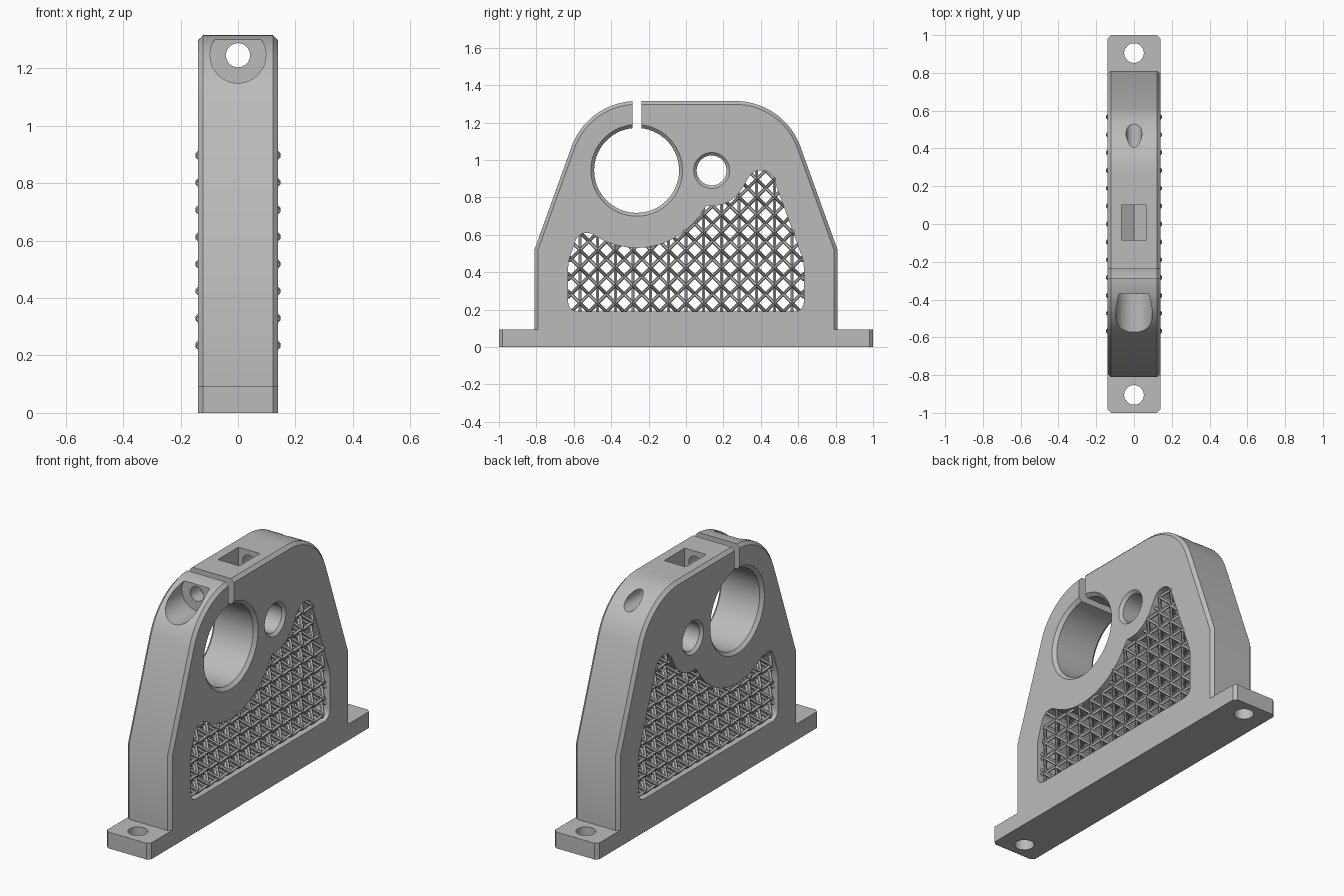
import bpy, bmesh, math
from mathutils import Vector

cube = bpy.data.objects.get("Cube")
if cube:
    bpy.data.objects.remove(cube, do_unlink=True)

X, Y, Z = 0, 1, 2
HALF = 0.14          # half thickness of the bracket
CHAMFER = 0.018
BORE = (-0.264, 0.944)
SMALL = (0.137, 0.944)

grey = bpy.data.materials.new("plain grey")
grey.use_nodes = True
grey.diffuse_color = (0.5, 0.5, 0.5, 1)
grey.node_tree.nodes["Principled BSDF"].inputs["Base Color"].default_value = (0.5, 0.5, 0.5, 1)


def arc(centre, r, start, end, n=8):
    angles = [math.radians(start + (end - start) * i / n) for i in range(n + 1)]
    return [(centre[0] + r * math.cos(a), centre[1] + r * math.sin(a)) for a in angles]


def loft(name, axis, sections, bevel_rule=None):
    """Join flat outlines [(height, points)] stacked along an axis into a closed solid."""
    bm = bmesh.new()
    rings = []
    for h, pts in sections:
        ring = []
        for p in pts:
            co = list(p)
            co.insert(axis, h)
            ring.append(bm.verts.new(co))
        rings.append(ring)
    for a, b in zip(rings, rings[1:]):
        for i in range(len(a)):
            bm.faces.new((a[i - 1], a[i], b[i], b[i - 1]))
    bm.faces.new(rings[0])
    bm.faces.new(rings[-1])
    bmesh.ops.recalc_face_normals(bm, faces=bm.faces)
    if bevel_rule:
        bmesh.ops.bevel(bm, geom=[e for e in bm.edges if bevel_rule(e)], offset=CHAMFER,
                        offset_type='OFFSET', segments=1, affect='EDGES')
    me = bpy.data.meshes.new(name)
    bm.to_mesh(me)
    bm.free()
    ob = bpy.data.objects.new(name, me)
    bpy.context.collection.objects.link(ob)
    me.materials.append(grey)
    return ob


def prism(name, axis, pts, lo, hi, rule=None):
    return loft(name, axis, [(lo, pts), (hi, pts)], rule)


def lathe(name, axis, centre, profile, n=64):
    return loft(name, axis, [(h, arc(centre, r, 0, 360 * (n - 1) / n, n - 1)) for r, h in profile])


def combine(target, tool, operation):
    mod = target.modifiers.new(tool.name, 'BOOLEAN')
    mod.operation = operation
    mod.solver = 'EXACT'
    mod.object = tool
    bpy.context.view_layer.objects.active = target
    bpy.ops.object.modifier_apply(modifier=mod.name)
    bpy.data.objects.remove(tool, do_unlink=True)


# Upright body: tapered sides, rounded shoulders, chamfered side outlines
shoulder = arc((0.264, 0.945), 0.37, 20.5, 90, 18)
half_outline = [(0.81, 0.0), (0.81, 0.52)] + shoulder
outline = half_outline + [(-y, z) for y, z in reversed(half_outline)]


def side_outline_edge(e):
    a, b = e.verts
    return abs(a.co.x - b.co.x) < 0.001 and max(a.co.z, b.co.z) > 0.01


body = prism("bracket_body", X, outline, -HALF, HALF, side_outline_edge)

# Base plate with chamfered upright corners
plate = [(-HALF, -1), (HALF, -1), (HALF, 1), (-HALF, 1)]
combine(body, prism("base_plate", Z, plate, 0, 0.093,
                    lambda e: abs(e.verts[0].co.z - e.verts[1].co.z) > 0.05), 'UNION')

# Lattice window outline, following the two bores
window = (arc((-0.58, 0.24), 0.05, 180, 270) + arc((0.58, 0.24), 0.05, 270, 360)
          + arc((0.43, 0.42), 0.2, 0, 20, 4) + arc((0.40, 0.87), 0.075, 20, 150, 12)
          + arc(SMALL, 0.19, -30, -98, 10) + arc(BORE, 0.414, -39, -116, 20)
          + arc((-0.53, 0.545), 0.065, 60, 160, 10) + arc((-0.43, 0.42), 0.2, 160, 180, 4))


def chamfered_bore(name, centre, r, c):
    ends = [(r + 2 * c, -HALF - c), (r, -HALF + c), (r, HALF - c), (r + 2 * c, HALF + c)]
    return lathe(name, X, centre, ends)


slit = [(-0.285, 1.05), (-0.238, 1.05), (-0.238, 1.5), (-0.285, 1.5)]
nut = [(-0.0675, 1.5), (-0.0675, 1.206), (0, 1.167), (0.0675, 1.206), (0.0675, 1.5)]
screw = (0, 1.245)
cutters = [
    prism("window_cutter", X, window, -0.3, 0.3),
    chamfered_bore("bore_cutter", BORE, 0.227, 0.018),
    chamfered_bore("small_bore_cutter", SMALL, 0.08, 0.016),
    prism("slit_cutter", X, slit, -0.3, 0.3),
    lathe("screw_cutter", Y, screw, [(0.042, -1.2), (0.042, 1.2)], 32),
    lathe("counterbore_cutter", Y, screw, [(0.097, -1.2), (0.097, -0.37)], 48),
    prism("nut_cutter", Y, nut, -0.085, 0.10),
]
for y in (-0.905, 0.905):
    cutters.append(lathe("mount_hole_cutter", Z, (0, y), [(0.052, -0.2), (0.052, 0.3)], 40))
for cutter in cutters:
    combine(body, cutter, 'DIFFERENCE')


# Lattice filling the window
def inside(y, z):
    hit = False
    for (y0, z0), (y1, z1) in zip(window, window[1:] + window[:1]):
        if (z0 > z) != (z1 > z) and y < y0 + (z - z0) * (y1 - y0) / (z1 - z0):
            hit = not hit
    return hit


PITCH = 0.0945
STEPS = 8
curve = bpy.data.curves.new("lattice", 'CURVE')
curve.dimensions = '3D'
curve.bevel_depth = 0.009
curve.bevel_resolution = 1
curve.use_fill_caps = True


def strut(a, b):
    """Add one bar, trimmed to end just inside the window wall."""
    ts = [i for i in range(STEPS + 1) if inside(*a.lerp(b, i / STEPS).yz)]
    if not ts:
        return
    lo, hi = max(ts[0] - 1, 0), min(ts[-1] + 1, STEPS)
    sp = curve.splines.new('POLY')
    sp.points.add(1)
    for point, t in zip(sp.points, (lo, hi)):
        point.co = (*a.lerp(b, t / STEPS), 1)


def node(i, j, k):
    return Vector(((i - 1.5) * PITCH, j * PITCH, 0.1405 + k * PITCH))


for j in range(-7, 7):
    for k in range(9):
        for i in range(3):
            centre = node(i + 0.5, j + 0.5, k + 0.5)
            for corner in range(8):
                strut(node(i + (corner & 1), j + (corner >> 1 & 1), k + (corner >> 2)), centre)
        for i in (1, 2):
            strut(node(i, j, k), node(i, j, k + 1))

lattice = bpy.data.objects.new("lattice", curve)
bpy.context.collection.objects.link(lattice)
curve.materials.append(grey)
bpy.ops.object.select_all(action='DESELECT')
lattice.select_set(True)
bpy.context.view_layer.objects.active = lattice
bpy.ops.object.convert(target='MESH')

# Shading: smooth curved walls, crisp chamfers
for ob in (body, bpy.context.view_layer.objects.active):
    bpy.ops.object.select_all(action='DESELECT')
    ob.select_set(True)
    bpy.context.view_layer.objects.active = ob
    bpy.ops.object.shade_smooth_by_angle(angle=math.radians(25))
